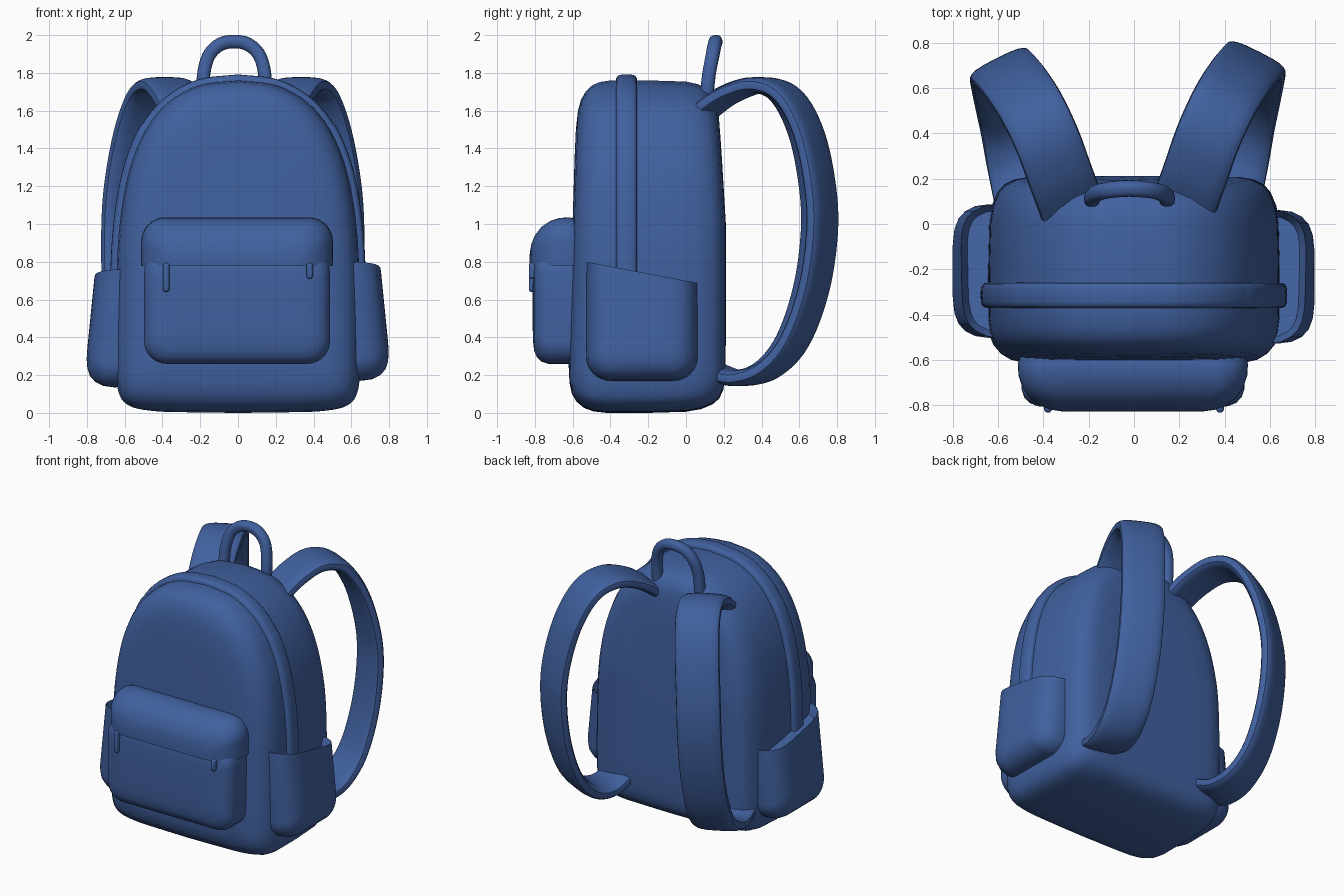
import bpy, bmesh, math
from mathutils import Vector

if "Cube" in bpy.data.objects:
    bpy.data.objects.remove(bpy.data.objects["Cube"])

blue = bpy.data.materials.new("blue fabric")
blue.diffuse_color = (0.052, 0.118, 0.345, 1)
blue.use_nodes = True
blue.node_tree.nodes["Principled BSDF"].inputs["Base Color"].default_value = blue.diffuse_color


def finish(name, bm):
    bmesh.ops.recalc_face_normals(bm, faces=bm.faces[:])
    me = bpy.data.meshes.new(name)
    bm.to_mesh(me)
    bm.free()
    me.materials.append(blue)
    ob = bpy.data.objects.new(name, me)
    bpy.context.collection.objects.link(ob)
    return ob


def spline(pts, n=6):
    """Catmull-Rom curve through the points."""
    p = [Vector(q) for q in pts]
    p = [2 * p[0] - p[1]] + p + [2 * p[-1] - p[-2]]
    out = []
    for i in range(1, len(p) - 2):
        a, b, c, d = p[i - 1:i + 3]
        for k in range(n):
            t = k / n
            out.append(0.5 * (2 * b + (c - a) * t + (2 * a - 5 * b + 4 * c - d) * t**2
                              + (3 * b - a - 3 * c + d) * t**3))
    return out + [p[-2]]


def rounded_rect(u0, u1, v0, v1, r, n=8):
    pts = []
    for k, (u, v) in enumerate([(u1 - r, v1 - r), (u0 + r, v1 - r), (u0 + r, v0 + r), (u1 - r, v0 + r)]):
        for i in range(n + 1):
            a = math.pi / 2 * (k + i / n)
            pts.append((u + r * math.cos(a), v + r * math.sin(a)))
    return pts


def skin(bm, rings):
    """Join rings of points with quads and cap both ends."""
    rows = [[bm.verts.new(c) for c in ring] for ring in rings]
    for a, b in zip(rows, rows[1:]):
        for i in range(len(a)):
            j = (i + 1) % len(a)
            bm.faces.new((a[i], a[j], b[j], b[i]))
    bm.faces.new(rows[0][::-1])
    bm.faces.new(rows[-1])


def loft(profile, sections, place):
    """Stack inset copies of a profile; sections are (depth, inset)."""
    us, vs = [p[0] for p in profile], [p[1] for p in profile]
    cu, cv = (min(us) + max(us)) / 2, (min(vs) + max(vs)) / 2
    hu, hv = max(us) - cu, max(vs) - cv
    bm = bmesh.new()
    skin(bm, [[place(cu + (u - cu) * (1 - s / hu), cv + (v - cv) * (1 - s / hv), d)
               for u, v in profile] for d, s in sections])
    return bm


def sweep(name, path, half_w, half_t, side, power=0.6, n=20):
    """Sweep a soft rectangular section along a path; side is the width direction."""
    rings = []
    for i, p in enumerate(path):
        t = (path[min(i + 1, len(path) - 1)] - path[max(i - 1, 0)]).normalized()
        w = Vector(side)
        w = (w - t * w.dot(t)).normalized()
        nrm = t.cross(w)
        ring = []
        for k in range(n):
            a = 2 * math.pi * k / n
            c, s = math.cos(a), math.sin(a)
            ring.append(p + w * half_w * math.copysign(abs(c)**power, c)
                        + nrm * half_t * math.copysign(abs(s)**power, s))
        rings.append(ring)
    bm = bmesh.new()
    skin(bm, rings)
    return finish(name, bm)


def cut(bm, co, no):
    """Remove everything on the normal side and close the cut."""
    bmesh.ops.bisect_plane(bm, geom=bm.verts[:] + bm.edges[:] + bm.faces[:],
                           plane_co=co, plane_no=no, clear_outer=True)
    return bmesh.ops.holes_fill(bm, edges=[e for e in bm.edges if e.is_boundary])["faces"]


def front(u, v, d):
    return Vector((u, d, v))


# Main body: arched outline lofted front to back, leaning in toward the top
half = spline([(0, 0, 0), (0.25, 0, 0.003), (0.45, 0, 0.01), (0.58, 0, 0.04), (0.635, 0, 0.12),
               (0.648, 0, 0.3), (0.645, 0, 0.6), (0.635, 0, 0.9), (0.605, 0, 1.15),
               (0.555, 0, 1.35), (0.475, 0, 1.52), (0.36, 0, 1.65), (0.2, 0, 1.735), (0, 0, 1.76)])
outline = [(p.x, p.z) for p in half] + [(-p.x, p.z) for p in half[-2:0:-1]]


def body_place(u, v, d):
    y = d + 0.055 * v / 1.76 * min(1, max(0, (-0.3 - d) / 0.3))
    y -= 0.04 * max(0, v - 1) / 0.7 * max(0, d) / 0.2
    return Vector((u, y, v))


body = loft(outline, [(-0.632, 0.4), (-0.63, 0.26), (-0.622, 0.16), (-0.607, 0.10), (-0.58, 0.058),
                      (-0.54, 0.026), (-0.49, 0.008), (-0.42, 0), (-0.2, 0), (0, 0.006),
                      (0.08, 0.02), (0.14, 0.045), (0.175, 0.075), (0.197, 0.12), (0.207, 0.18),
                      (0.21, 0.3), (0.211, 0.42)], body_place)
finish("body", body)

# Piping over the arch
arch = [Vector((x, -0.315, z)) for x, z in outline if z > 0.5]
for p in arch:
    p.x *= 0.99
    p.z -= 0.008 * (p.z > 1.5)
sweep("piping", arch, 0.056, 0.04, (0, 1, 0))

# Carry handle
right_leg = [(0.165, 0.105, 1.62), (0.163, 0.12, 1.78), (0.135, 0.14, 1.89), (0.075, 0.152, 1.95)]
handle = right_leg + [(0, 0.157, 1.966)] + [(-x, y, z) for x, y, z in right_leg[::-1]]
sweep("carry_handle", spline([(x - 0.02, y, z) for x, y, z in handle]), 0.036, 0.035, (0, 1, 0.25), 0.85)

# Shoulder straps, the left one set slightly further out
strap = [(0.22, 0.08, 1.58), (0.27, 0.22, 1.68), (0.33, 0.39, 1.735), (0.40, 0.54, 1.68),
         (0.47, 0.65, 1.48), (0.52, 0.71, 1.2), (0.535, 0.72, 0.95), (0.53, 0.675, 0.65),
         (0.51, 0.575, 0.38), (0.48, 0.44, 0.23), (0.45, 0.28, 0.185), (0.42, 0.12, 0.23)]
for name, s, dx, ky in (("right_strap", 1, 0, 1), ("left_strap", -1, 0.055, 0.96)):
    path = spline([(s * (x + dx), y * ky, z) for x, y, z in strap])
    sweep(name, path, 0.145, 0.043, (s * 0.89, -0.45, 0), 0.65)

# Front pocket and its overhanging flap
finish("front_pocket", loft(rounded_rect(-0.497, 0.487, 0.26, 0.86, 0.12),
       [(-0.52, 0), (-0.73, 0), (-0.765, 0.012), (-0.79, 0.036), (-0.804, 0.07),
        (-0.81, 0.12), (-0.812, 0.2)], front))
flap = loft(rounded_rect(-0.513, 0.503, 0.45, 1.035, 0.13),
            [(-0.52, 0.04), (-0.57, 0.012), (-0.62, 0), (-0.67, 0.003), (-0.72, 0.02),
             (-0.765, 0.05), (-0.80, 0.095), (-0.82, 0.145), (-0.828, 0.2)], front)
cut(flap, (0, 0, 0.778), (0, 0, -1))
finish("pocket_flap", flap)

# Zipper pulls
for name, x, z0 in (("left_zipper_pull", -0.38, 0.64), ("right_zipper_pull", 0.38, 0.71)):
    bm = loft(rounded_rect(x - 0.017, x + 0.017, z0, 0.795, 0.016, 5),
              [(-0.79, 0), (-0.82, 0), (-0.828, 0.004), (-0.832, 0.01)], front)
    finish(name, bm)

# Side pockets with a sloping, sunken open top
for name, s, dy, dz in (("right_side_pocket", 1, 0, 0), ("left_side_pocket", -1, 0.025, -0.035)):
    bm = loft(rounded_rect(-0.528 + dy, 0.062 + dy, 0.17 + dz, 0.96 + dz, 0.13),
              [(0.5, 0.01), (0.64, 0), (0.70, 0.008), (0.745, 0.03), (0.775, 0.06),
               (0.793, 0.10), (0.802, 0.15), (0.804, 0.21)],
              lambda u, v, d: Vector((s * (d - 0.1 * (v - 0.28)), u, v)))
    lid = cut(bm, (0, -0.53, 0.8 + dz), (0, 0.19, 1))
    bmesh.ops.recalc_face_normals(bm, faces=bm.faces[:])
    bmesh.ops.inset_region(bm, faces=lid, thickness=0.028, use_even_offset=True)
    bmesh.ops.translate(bm, verts=list({v for f in lid for v in f.verts}), vec=(0, 0, -0.06))
    finish(name, bm)

# Smooth shading with crisp cut edges
for ob in bpy.data.objects:
    ob.select_set(True)
    bpy.context.view_layer.objects.active = ob
bpy.ops.object.shade_smooth_by_angle(angle=math.radians(40))
